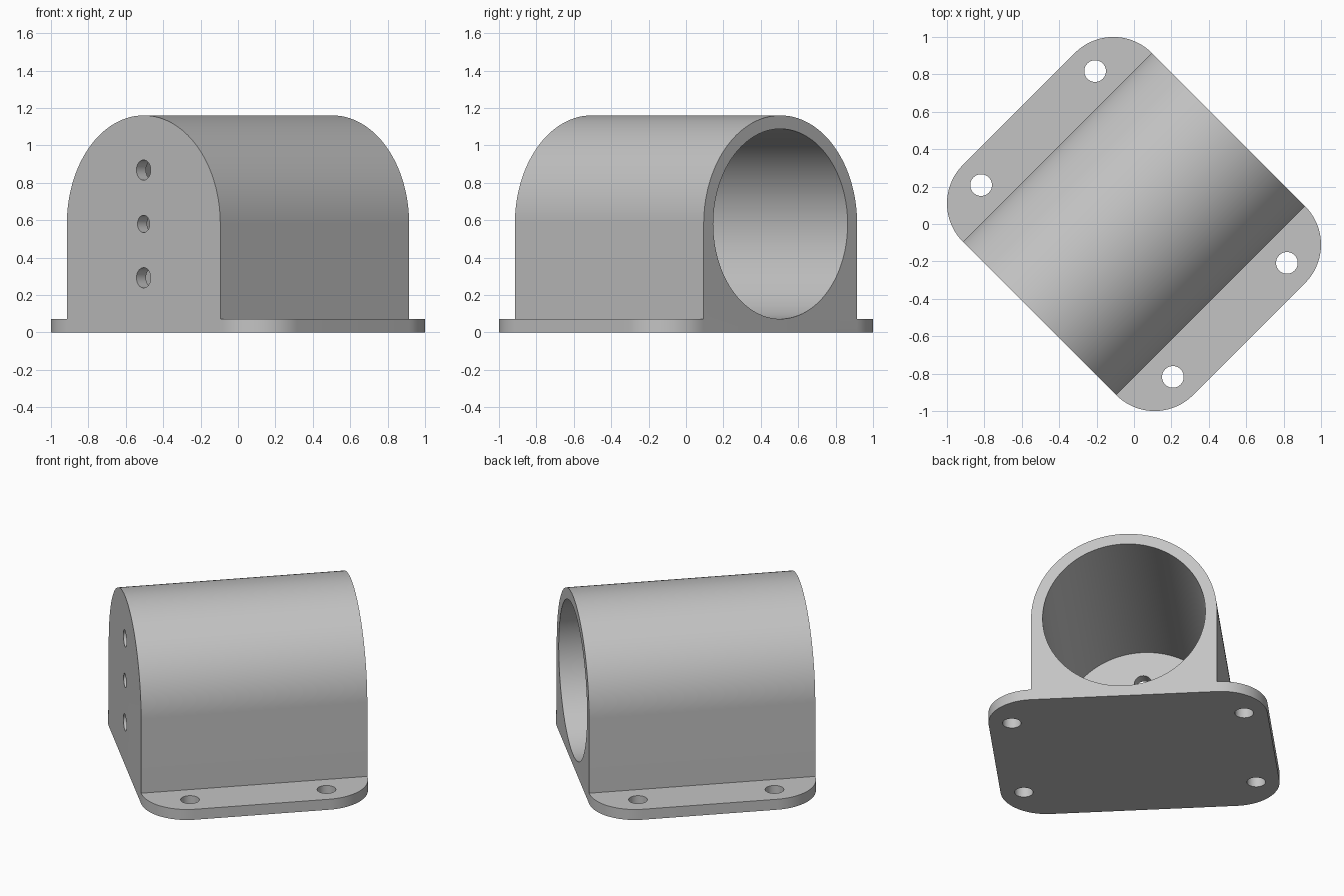
import bpy, bmesh
from math import pi, cos, sin, radians
from mathutils import Matrix, Vector

cube = bpy.data.objects.get("Cube")
if cube:
    bpy.data.objects.remove(cube, do_unlink=True)

HALF_LEN = 0.714      # half length along the tube
OUTER, INNER = 0.58, 0.508
WALL = 0.072          # base plate and end wall thickness
CORNER = 0.29         # plate corner radius

grey = bpy.data.materials.new("light_grey")
grey.use_nodes = True
colour = (0.55, 0.55, 0.55, 1)
grey.diffuse_color = colour
grey.node_tree.nodes["Principled BSDF"].inputs["Base Color"].default_value = colour


def arc(cx, cy, r, start, end, steps):
    angles = [start + (end - start) * i / steps for i in range(steps + 1)]
    return [(cx + r * cos(a), cy + r * sin(a)) for a in angles]


def prism(name, outline, to_3d, depth):
    """Extrude a closed 2D outline along a depth vector."""
    bm = bmesh.new()
    face = bm.faces.new([bm.verts.new(to_3d(p)) for p in outline])
    new = bmesh.ops.extrude_face_region(bm, geom=[face])["geom"]
    verts = [g for g in new if isinstance(g, bmesh.types.BMVert)]
    bmesh.ops.translate(bm, verts=verts, vec=Vector(depth))
    bmesh.ops.recalc_face_normals(bm, faces=bm.faces)
    mesh = bpy.data.meshes.new(name)
    bm.to_mesh(mesh)
    bm.free()
    mesh.materials.append(grey)
    obj = bpy.data.objects.new(name, mesh)
    bpy.context.collection.objects.link(obj)
    return obj


def cylinder(name, centre, r, length, along_x, steps=40):
    """Cylinder starting at centre and running along +x or +z."""
    circle = arc(0, 0, r, 0, 2 * pi, steps)[:-1]
    c = Vector(centre)
    if along_x:
        return prism(name, circle, lambda p: c + Vector((0, p[0], p[1])), (length, 0, 0))
    return prism(name, circle, lambda p: c + Vector((p[0], p[1], 0)), (0, 0, length))


def combine(target, other, operation):
    mod = target.modifiers.new(operation.lower(), "BOOLEAN")
    mod.operation, mod.solver, mod.object = operation, "EXACT", other
    bpy.context.view_layer.objects.active = target
    bpy.ops.object.modifier_apply(modifier=mod.name)
    bpy.data.objects.remove(other, do_unlink=True)


# Arched housing, with the tube axis along local x
arch = [(-OUTER, 0), (OUTER, 0)] + arc(0, OUTER, OUTER, 0, pi, 96)
mount = prism("tube_mount", arch, lambda p: (-HALF_LEN, p[0], p[1]), (2 * HALF_LEN, 0, 0))

# Base plate with rounded corners
plate = []
for i, (sx, sy) in enumerate([(1, 1), (-1, 1), (-1, -1), (1, -1)]):
    plate += arc(sx * (HALF_LEN - CORNER), sy * OUTER, CORNER, i * pi / 2, (i + 1) * pi / 2, 24)
base = prism("base_plate", plate, lambda p: (p[0], p[1], 0), (0, 0, WALL))
combine(mount, base, "UNION")

# Bore, open at one end and closed by a wall at the other
bore = cylinder("bore", (WALL - HALF_LEN, 0, OUTER), INNER, 2, True, 192)
combine(mount, bore, "DIFFERENCE")

# Screw holes in the end wall, the middle one smaller
for dz, r in [(-0.288, 0.054), (0, 0.046), (0.288, 0.054)]:
    hole = cylinder("wall_hole", (-HALF_LEN - 0.1, 0, OUTER + dz), r, 0.3, True)
    combine(mount, hole, "DIFFERENCE")

# Mounting holes in the plate
for sx in (-1, 1):
    for sy in (-1, 1):
        hole = cylinder("plate_hole", (sx * 0.431, sy * 0.725, -0.1), 0.058, 0.3, False)
        combine(mount, hole, "DIFFERENCE")

# Turn the part so the bore opens between the back and the left
mount.data.transform(Matrix.Rotation(radians(45), 4, "Z"))
bpy.ops.object.select_all(action="DESELECT")
mount.select_set(True)
bpy.context.view_layer.objects.active = mount
bpy.ops.object.shade_smooth_by_angle(angle=radians(30))
